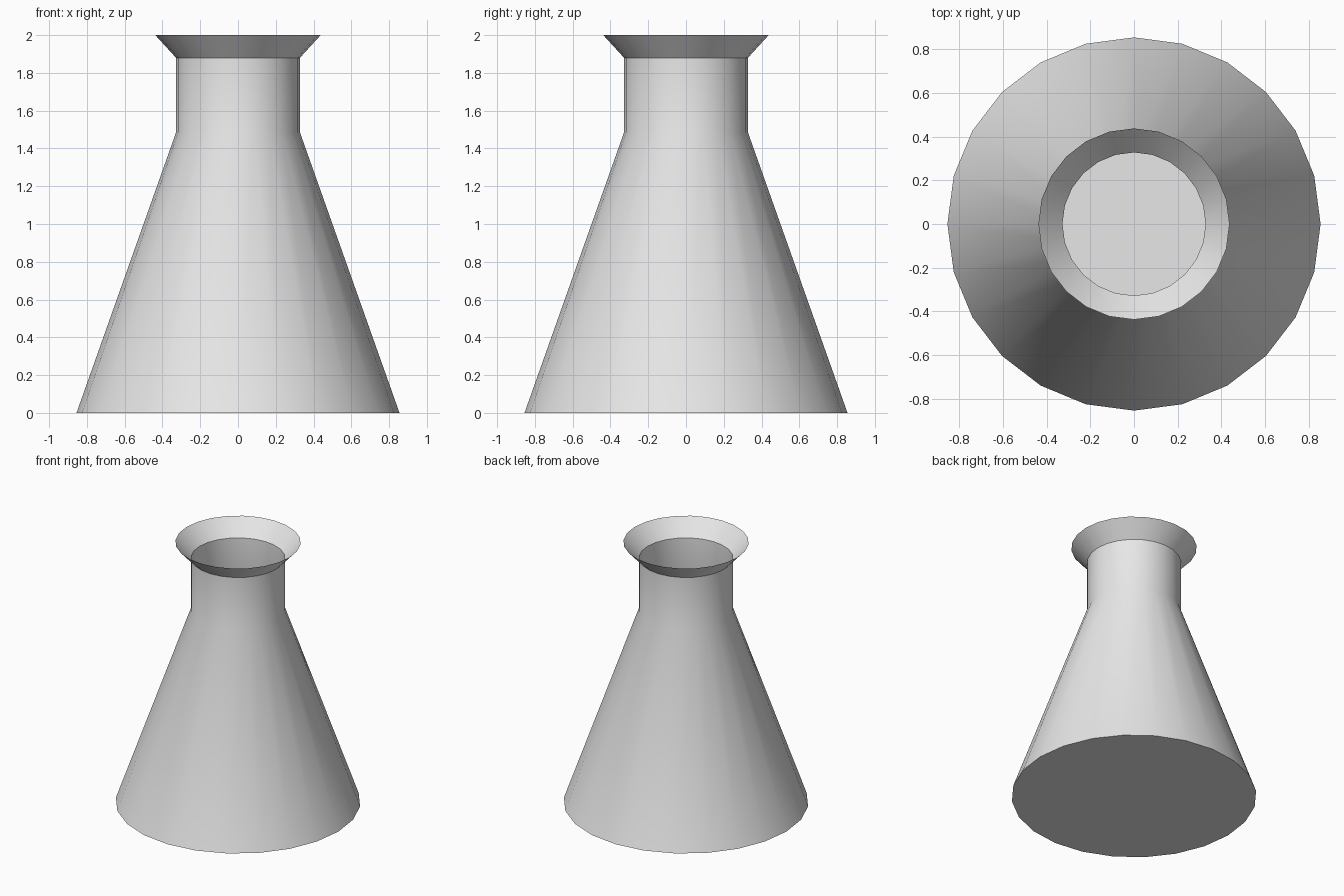
import bpy
import bmesh
import math

cube = bpy.data.objects.get("Cube")
if cube:
    bpy.data.objects.remove(cube, do_unlink=True)

SIDES = 24

# Single light grey material
grey = bpy.data.materials.new("light_grey")
grey.use_nodes = True
colour = (0.8, 0.8, 0.8, 1)
grey.diffuse_color = colour
grey.node_tree.nodes["Principled BSDF"].inputs["Base Color"].default_value = colour


def lathe(name, profile, floor=False):
    """Turn (radius, height) points, listed upwards, into an open thin shell."""
    bm = bmesh.new()
    rings = []
    for radius, z in profile:
        angles = [math.tau * i / SIDES for i in range(SIDES)]
        rings.append([bm.verts.new((radius * math.cos(a), radius * math.sin(a), z))
                      for a in angles])
    for low, high in zip(rings, rings[1:]):
        for i in range(SIDES):
            j = (i + 1) % SIDES
            bm.faces.new((low[i], low[j], high[j], high[i]))
    if floor:
        bm.faces.new(rings[0][::-1])
    mesh = bpy.data.meshes.new(name)
    bm.to_mesh(mesh)
    bm.free()
    mesh.materials.append(grey)
    obj = bpy.data.objects.new(name, mesh)
    bpy.context.collection.objects.link(obj)
    bpy.ops.object.select_all(action="DESELECT")
    obj.select_set(True)
    bpy.context.view_layer.objects.active = obj
    bpy.ops.object.shade_smooth_by_angle(angle=math.radians(30))
    return obj


# Closed base, conical body and straight neck
lathe("flask_body", [(0.855, 0), (0.328, 1.485), (0.328, 1.88)], floor=True)

# Flared open lip
lathe("flask_lip", [(0.328, 1.88), (0.438, 2.0)])
